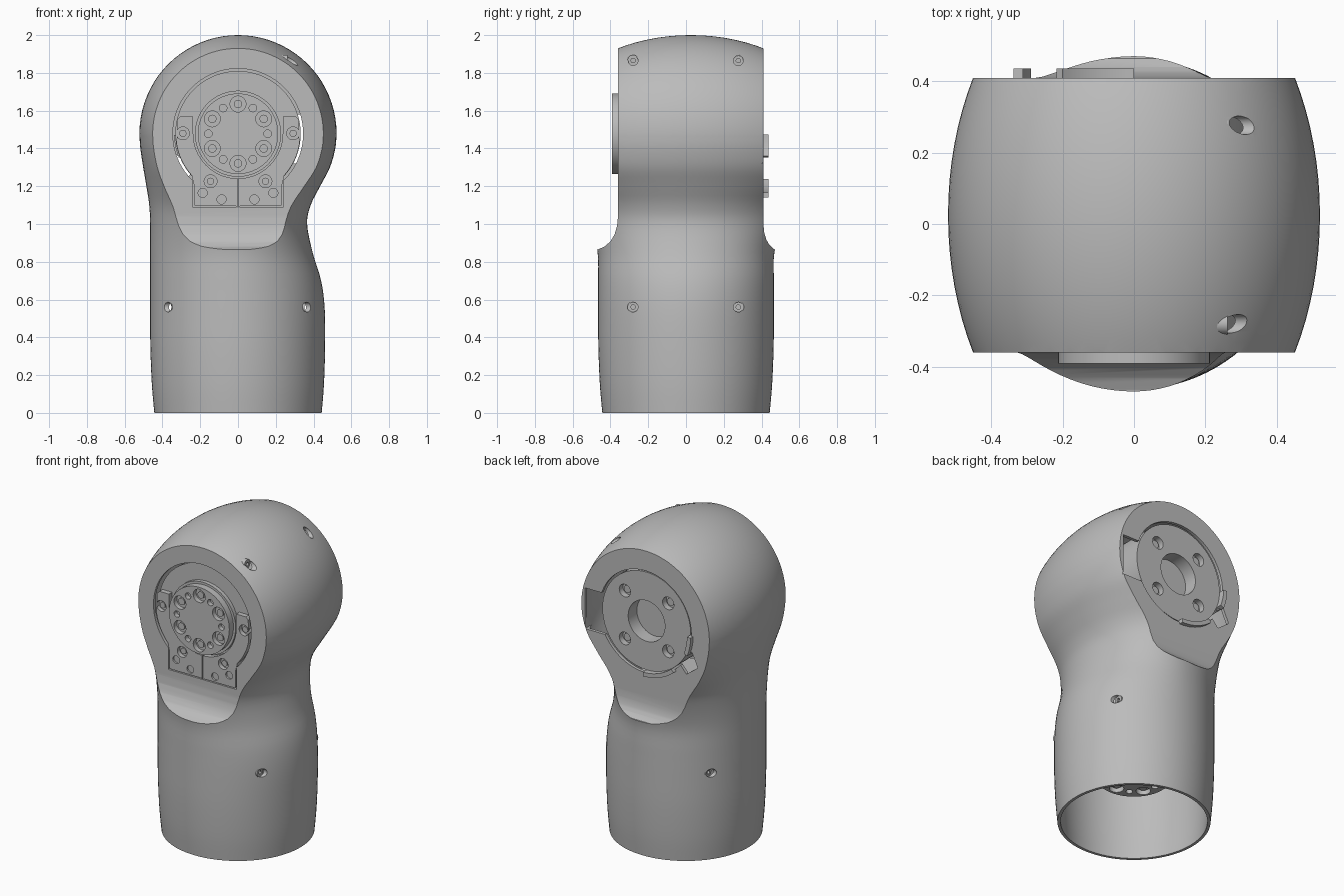
import bpy, bmesh
from math import sin, cos, pi, radians

if "Cube" in bpy.data.objects:
    bpy.data.objects.remove(bpy.data.objects["Cube"])

grey = bpy.data.materials.new("machined_grey")
grey.use_nodes = True
grey.diffuse_color = (0.5, 0.5, 0.5, 1)
grey.node_tree.nodes["Principled BSDF"].inputs["Base Color"].default_value = (0.5, 0.5, 0.5, 1)

HEAD_Z, HEAD_R, HEAD_B = 1.478, 0.522, 0.77
FRONT, BACK = -0.36, 0.41


def finish(name, bm):
    bmesh.ops.recalc_face_normals(bm, faces=bm.faces)
    mesh = bpy.data.meshes.new(name)
    bm.to_mesh(mesh)
    bm.free()
    mesh.materials.append(grey)
    obj = bpy.data.objects.new(name, mesh)
    bpy.context.collection.objects.link(obj)
    return obj


def prism(name, pts, axis, a, b):
    """Extrude a 2D outline from a to b along an axis."""
    place = {"X": lambda u, v, w: (w, u, v),
             "Y": lambda u, v, w: (u, w, v),
             "Z": lambda u, v, w: (u, v, w)}[axis]
    bm = bmesh.new()
    low, high = [[bm.verts.new(place(u, v, w)) for u, v in pts] for w in (a, b)]
    bm.faces.new(low)
    bm.faces.new(high)
    n = len(pts)
    for i in range(n):
        j = (i + 1) % n
        bm.faces.new((low[i], low[j], high[j], high[i]))
    return finish(name, bm)


def arc(r, start, end, n, u=0, v=0):
    return [(u + r * cos(radians(start + (end - start) * i / n)),
             v + r * sin(radians(start + (end - start) * i / n))) for i in range(n + 1)]


def cyl(name, r, u, v, axis, a, b, n=32):
    return prism(name, arc(r, 0, 360, n, u, v)[:-1], axis, a, b)


def rect(x0, x1, z0, z1):
    return [(x0, z0), (x1, z0), (x1, z1), (x0, z1)]


def combine(obj, tool, operation="DIFFERENCE"):
    mod = obj.modifiers.new("cut", "BOOLEAN")
    mod.operation, mod.object, mod.solver = operation, tool, "EXACT"
    with bpy.context.temp_override(object=obj, active_object=obj, selected_objects=[obj]):
        bpy.ops.object.modifier_apply(modifier="cut")
    bpy.data.objects.remove(tool)


# Shell profile: height, half width at -x, half width at +x, half depth, centre y
PROFILE = [(0, .443, .443, .443, 0), (.15, .456, .455, .456, 0), (.35, .464, .461, .464, 0),
           (.55, .465, .459, .465, 0), (.7, .465, .44, .465, 0), (.85, .465, .395, .468, 0),
           (1.0, .465, .366, .505, .005), (1.1, .47, .385, .55, .01), (1.2, .485, .435, .64, .018),
           (1.3, .502, .487, .73, .023), (1.4, .517, .515, .765, .025),
           (HEAD_Z, HEAD_R, HEAD_R, HEAD_B, .025)]


def spline(t):
    """Smooth point through the profile rows."""
    i = min(int(t), len(PROFILE) - 2)
    f = t - i
    p = [PROFILE[max(0, min(len(PROFILE) - 1, i + k))] for k in (-1, 0, 1, 2)]
    return [b + f / 2 * (c - a + f * (2 * a - 5 * b + 4 * c - d + f * (3 * (b - c) + d - a)))
            for a, b, c, d in zip(*p)]


def body(name, t, bottom):
    """Lofted tube flowing into the domed head, trimmed flat front and back."""
    rows = [spline(i / 4) for i in range(4 * (len(PROFILE) - 1) + 1)]
    rows = [[z, a - t, b - t, d - t, y] for z, a, b, d, y in rows]
    rows[0][0] = bottom
    steps = 20
    for i in range(1, steps):
        s, c = sin(pi / 2 * i / steps), cos(pi / 2 * i / steps)
        w = (HEAD_R - t) * c
        rows.append([HEAD_Z + (HEAD_R - t) * s, w, w, (HEAD_B - t) * c, .025])
    n = 96
    bm = bmesh.new()
    rings = []
    for z, left, right, depth, yc in rows:
        ring = []
        for i in range(n):
            c, s = cos(2 * pi * i / n), sin(2 * pi * i / n)
            ring.append(bm.verts.new(((right if c > 0 else left) * c, yc + depth * s, z)))
        rings.append(ring)
    for r0, r1 in zip(rings, rings[1:]):
        for i in range(n):
            j = (i + 1) % n
            bm.faces.new((r0[i], r0[j], r1[j], r1[i]))
    bm.faces.new(rings[0])
    pole = bm.verts.new((0, .025, HEAD_Z + HEAD_R - t))
    for i in range(n):
        bm.faces.new((rings[-1][i], rings[-1][(i + 1) % n], pole))
    obj = finish(name, bm)
    f, k = FRONT + t, BACK - t
    outline = [(-.9, -.2), (-.9, .8), (f - .105, .865), (f - .07, .882), (f - .04, .908),
               (f - .018, .945), (f - .005, .99), (f, 1.04), (f, 2.3), (k, 2.3), (k, 1.0),
               (k + .004, .955), (k + .015, .918), (k + .03, .892), (k + .055, .867),
               (.9, .8), (.9, -.2)]
    combine(obj, prism("trim", outline, "X", -1, 1), "INTERSECT")
    return obj


shell = body("arm_shell", 0, 0)
combine(shell, body("hollow", .02, -.1))

# Front opening with a square bay below it
combine(shell, cyl("opening", .345, 0, HEAD_Z, "Y", -.5, -.2, 72))
combine(shell, prism("bay", rect(-.24, .24, 1.09, 1.3), "Y", -.5, -.2))
# Back opening with its cable notches
combine(shell, cyl("opening", .325, 0, HEAD_Z, "Y", .2, .6, 72))
combine(shell, prism("notch", rect(.2, .425, 1.32, 1.58), "Y", .3, .6))
combine(shell, prism("notch", [(-.23, 1.29), (-.29, 1.22), (-.37, 1.28), (-.33, 1.37)], "Y", .3, .6))

# Screw holes through the shell, each with a recessed screw
for y in (-.28, .277):
    for z, x0, x1 in ((1.865, .2, .6), (.56, .25, .6), (.56, -.6, -.25)):
        combine(shell, cyl("hole", .026, y, z, "X", x0, x1))
    for z, x0, x1 in ((1.865, .2, .262), (.56, .3, .352), (.56, -.352, -.3)):
        screw = cyl("shell_screw", .03, y, z, "X", x0, x1)
        combine(screw, cyl("socket", .013, y, z, "X", x0 + .015 if x0 > 0 else -.6,
                           .6 if x0 > 0 else x1 - .015, 6))

# Joint motor inside the head
motor = cyl("joint_motor", .312, 0, HEAD_Z, "Y", -.315, .398, 72)
combine(motor, cyl("bore", .13, 0, HEAD_Z, "Y", .31, .6, 48))
for x in (-.153, .153):
    for z in (-.153, .153):
        combine(motor, cyl("hole", .04, x, HEAD_Z + z, "Y", .36, .6))
        cyl("motor_screw", .024, x, HEAD_Z + z, "Y", .34, .375)
cyl("front_ring", .332, 0, HEAD_Z, "Y", -.325, -.3, 72)

# Raised lips on the back rim
for start, end in ((181, 202), (230, 270)):
    outline = arc(.338, start, end, 10, 0, HEAD_Z) + arc(.312, end, start, 10, 0, HEAD_Z)
    prism("back_lip", outline, "Y", .33, .436)

# U-shaped clamp plate around the output hub
half = [(.237, 1.57), (.305, 1.57), (.322, 1.553)] + arc(.33, -10, -42, 8, 0, HEAD_Z) \
    + [(.234, 1.21), (.234, 1.103), (.226, 1.095), (.01, 1.095), (0, 1.08)]
outline = half + [(-x, z) for x, z in half[-2::-1]] + arc(.237, 180, 360, 40, 0, HEAD_Z)
plate = prism("clamp_plate", outline, "Y", -.357, -.3)
combine(plate, prism("split", rect(-.003, .003, 1.0, 1.3), "Y", -.5, -.34))
for s in (-1, 1):
    for x, z in ((.292, 1.48), (.145, 1.226)):
        combine(plate, cyl("hole", .034, s * x, z, "Y", -.5, -.33))
        cyl("clamp_screw", .019, s * x, z, "Y", -.345, -.32)
    for x, z in ((.187, 1.165), (.087, 1.13)):
        combine(plate, cyl("hole", .024, s * x, z, "Y", -.5, -.345))


def output_hub(name, u, v, axis, a, b, depth):
    """Round output flange with six screws and small pin holes; a is its outer face."""
    hub = cyl(name, .213, u, v, axis, min(a, b), max(a, b), 64)
    d = 1 if b > a else -1
    for i in range(12):
        ang = radians(30 * i)
        big = i % 2 == 1
        x, z = u + .157 * cos(ang), v + .157 * sin(ang)
        if big or i % 6 == 0 or i in (2, 4, 8, 10):
            combine(hub, cyl("hole", .042 if big else .02, x, z, axis, a - .1, a + depth))
        if big:
            cyl("hub_screw", .022, x, z, axis, a + depth * .5, a + depth + .01)
    return hub


output_hub("output_hub", 0, HEAD_Z, "Y", -.392, -.3, .03)
cyl("hub_collar", .228, 0, HEAD_Z, "Y", -.35, -.3, 64)

# Second motor inside the tube, facing down
output_hub("lower_hub", 0, 0, "Z", .29, .4, .03)
cyl("lower_motor", .3, 0, 0, "Z", .36, .95, 64)

for obj in list(bpy.context.scene.objects):
    if obj.type == "MESH":
        bpy.ops.object.select_all(action="DESELECT")
        obj.select_set(True)
        bpy.context.view_layer.objects.active = obj
        bpy.ops.object.shade_smooth_by_angle(angle=radians(30))
